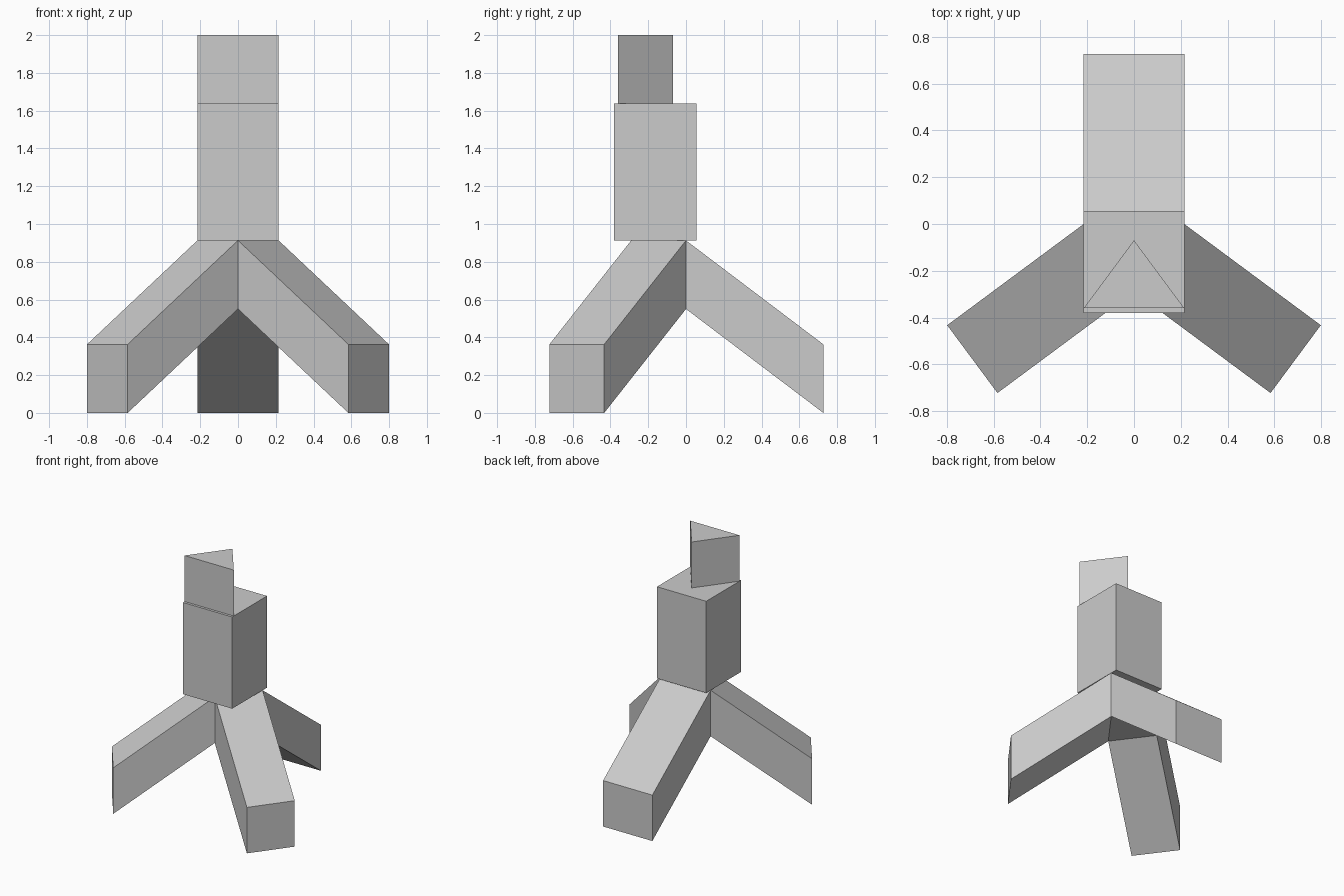
import bpy
import bmesh
from mathutils import Vector

default_cube = bpy.data.objects.get("Cube")
if default_cube:
    bpy.data.objects.remove(default_cube, do_unlink=True)

HALF = 0.215      # half width of every part
DEPTH = 0.29      # depth of the triangular sections
BASE_TOP = 0.913
BODY_TOP = 1.637

grey = bpy.data.materials.new("light grey")
grey.use_nodes = True
grey.diffuse_color = (0.6, 0.6, 0.6, 1)
grey.node_tree.nodes["Principled BSDF"].inputs["Base Color"].default_value = (0.6, 0.6, 0.6, 1)


def prism(outline, bottom, top):
    """Extrude a flat outline upwards into a closed prism."""
    bm = bmesh.new()
    face = bm.faces.new([bm.verts.new((x, y, bottom)) for x, y in outline])
    new = bmesh.ops.extrude_face_region(bm, geom=[face], use_keep_orig=True)["geom"]
    moved = [v for v in new if isinstance(v, bmesh.types.BMVert)]
    bmesh.ops.translate(bm, verts=moved, vec=(0, 0, top - bottom))
    bmesh.ops.recalc_face_normals(bm, faces=bm.faces)
    return bm


def finish(bm, name):
    bmesh.ops.recalc_face_normals(bm, faces=bm.faces)
    mesh = bpy.data.meshes.new(name)
    bm.to_mesh(mesh)
    bm.free()
    mesh.materials.append(grey)
    bpy.context.collection.objects.link(bpy.data.objects.new(name, mesh))


# Tripod base: triangular hub with a sloping leg drawn out of each side
base = prism([(-HALF, 0), (HALF, 0), (0, -DEPTH)], 0.55, BASE_TOP)
base.normal_update()
sides = [f for f in base.faces if abs(f.normal.z) < 0.5]
directions = [f.normal.copy() for f in sides]
ends = bmesh.ops.extrude_discrete_faces(base, faces=sides)["faces"]
for end, direction in zip(ends, directions):
    bmesh.ops.translate(base, verts=list(end.verts),
                        vec=direction * 0.727 + Vector((0, 0, -0.55)))
bmesh.ops.remove_doubles(base, verts=base.verts, dist=0.0001)
finish(base, "tripod_legs")

# Square body block
front, back = -0.38, 0.055
finish(prism([(-HALF, front), (HALF, front), (HALF, back), (-HALF, back)],
             BASE_TOP, BODY_TOP), "body_block")

# Triangular wedge with its point towards the back
finish(prism([(-HALF, -0.36), (HALF, -0.36), (0, -0.36 + DEPTH)],
             BODY_TOP, 2.0), "top_wedge")
